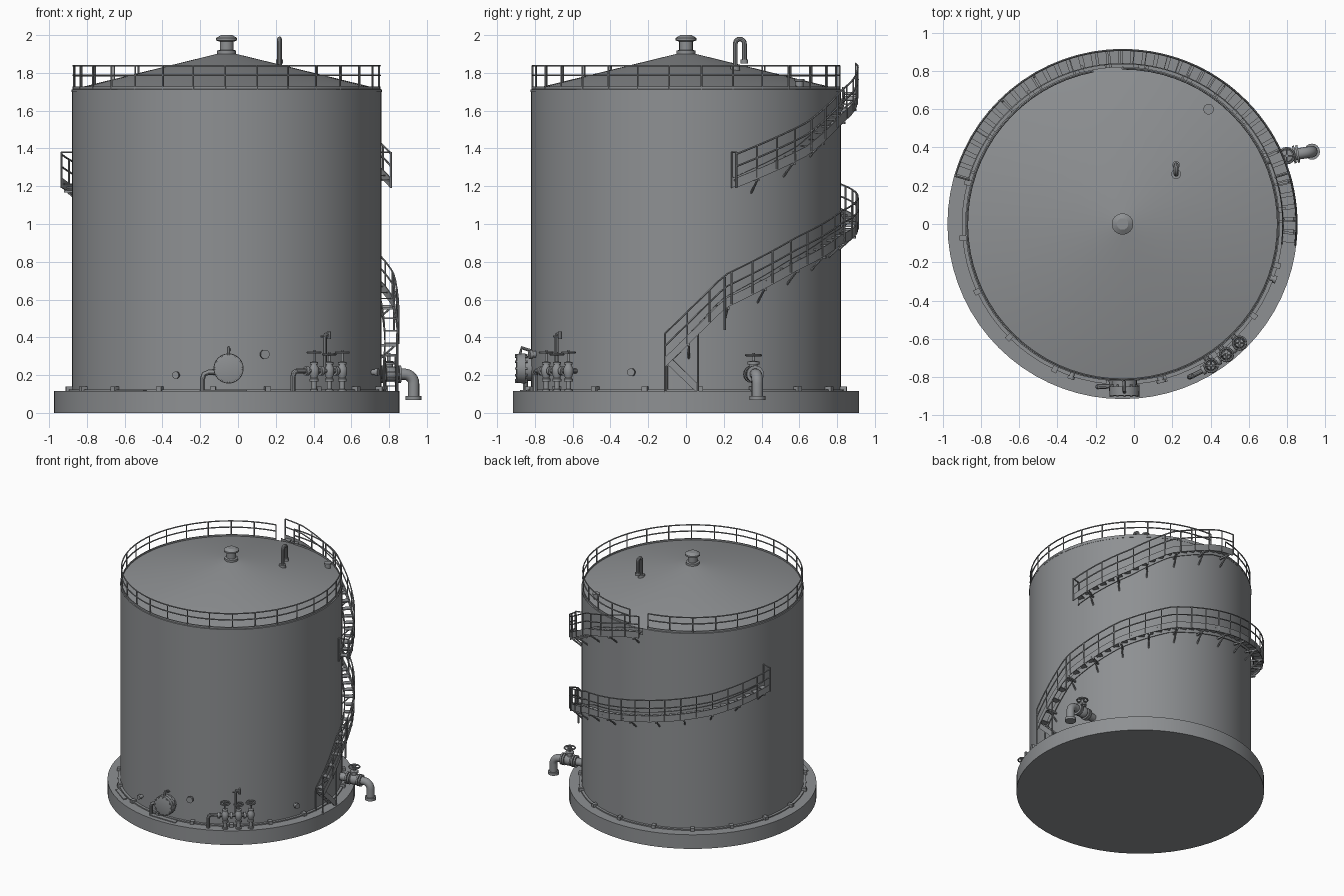
import bpy, bmesh, math
from mathutils import Vector as V

if "Cube" in bpy.data.objects:
    bpy.data.objects.remove(bpy.data.objects["Cube"])

CX = -0.06  # tank axis x
R = 0.82    # shell radius

grey = bpy.data.materials.new("painted steel grey")
grey.diffuse_color = (0.27, 0.28, 0.29, 1)
grey.use_nodes = True
grey.node_tree.nodes["Principled BSDF"].inputs["Base Color"].default_value = grey.diffuse_color


def pol(a, r, z):
    a = math.radians(a)
    return V((CX + r * math.cos(a), r * math.sin(a), z))


def sweep(bm, pts, rad, n=8):
    """Round section along a path; rad is one radius or one per point."""
    pts = [V(p) for p in pts]
    rads = rad if isinstance(rad, (list, tuple)) else [rad] * len(pts)
    t, u, rings = V((0, 0, 1)), None, []
    for i, p in enumerate(pts):
        d = pts[min(i + 1, len(pts) - 1)] - pts[max(i - 1, 0)]
        if d.length > 1e-6:
            t = d.normalized()
        if u is None:
            u = t.orthogonal()
        u = (u - t * u.dot(t)).normalized()
        w = t.cross(u)
        rings.append([bm.verts.new(p + (u * math.cos(k * math.tau / n) + w * math.sin(k * math.tau / n)) * rads[i])
                      for k in range(n)])
    for a, b in zip(rings, rings[1:]):
        for k in range(n):
            bm.faces.new((a[k], a[(k + 1) % n], b[(k + 1) % n], b[k]))
    bm.faces.new(rings[0][::-1])
    bm.faces.new(rings[-1])


def lathe(bm, x, y, prof, n=16):
    sweep(bm, [(x, y, z) for r, z in prof], [r for r, z in prof], n)


def strip(bm, angles, r0, r1, lo, hi):
    """Rectangular section following the shell; lo and hi are heights by angle."""
    rings = [[bm.verts.new(pol(a, r, z)) for r, z in ((r0, lo(a)), (r1, lo(a)), (r1, hi(a)), (r0, hi(a)))]
             for a in angles]
    for a, b in zip(rings, rings[1:]):
        for k in range(4):
            bm.faces.new((a[k], a[(k + 1) % 4], b[(k + 1) % 4], b[k]))
    bm.faces.new(rings[0][::-1])
    bm.faces.new(rings[-1])


def block(bm, a0, a1, r0, r1, z0, z1):
    strip(bm, [a0, a1], r0, r1, lambda a: z0, lambda a: z1)


def steps(a0, a1, d):
    n = max(1, round(abs(a1 - a0) / d))
    return [a0 + (a1 - a0) * i / n for i in range(n + 1)]


def part(name, build):
    bm = bmesh.new()
    build(bm)
    bmesh.ops.recalc_face_normals(bm, faces=bm.faces[:])
    me = bpy.data.meshes.new(name)
    bm.to_mesh(me)
    bm.free()
    me.materials.append(grey)
    bpy.context.collection.objects.link(bpy.data.objects.new(name, me))


def wheel(bm, c, r):
    c = V(c)
    rim = [c + V((r * math.cos(k * math.tau / 16), r * math.sin(k * math.tau / 16), 0)) for k in range(17)]
    sweep(bm, rim, 0.006, 6)
    for k in (0, 4):
        sweep(bm, [rim[k], rim[k + 8]], 0.005, 6)


# Foundation, shell, roof
part("foundation", lambda bm: lathe(bm, CX, 0, [(0.915, 0), (0.915, 0.115)], 72))
part("tank_shell", lambda bm: lathe(bm, CX, 0, [(R, 0.11), (R, 1.71)], 72))
part("cone_roof", lambda bm: lathe(bm, CX, 0, [(R + 0.002, 1.70), (R + 0.002, 1.712), (0.02, 1.908)], 72))
part("roof_vent", lambda bm: lathe(bm, CX, 0, [(0.05, 1.89), (0.05, 1.918), (0.036, 1.922), (0.036, 1.965),
                                               (0.056, 1.972), (0.056, 1.984), (0.03, 2.0)], 16))


# Bottom chime with anchor clips
def chime(bm):
    strip(bm, steps(0, 360, 5), R - 0.01, 0.84, lambda a: 0.11, lambda a: 0.124)
    for k in range(18):
        block(bm, k * 20 + 4, k * 20 + 6, R - 0.01, 0.855, 0.11, 0.14)
    block(bm, 228, 240, 0.85, 0.88, 0.11, 0.122)
    block(bm, 262, 277, 0.85, 0.885, 0.11, 0.122)


part("bottom_chime", chime)


# Roof guard rail, open where the stair arrives
def guard(bm):
    r = 0.812
    for z in (1.838, 1.787):
        sweep(bm, [pol(a, r, z) for a in steps(101, 450, 5)], 0.005, 6)
    strip(bm, steps(101, 450, 5), r - 0.003, r + 0.003, lambda a: 1.712, lambda a: 1.728)
    for a in steps(101, 450, 12):
        sweep(bm, [pol(a, r, 1.70), pol(a, r, 1.838)], 0.005, 6)


part("roof_guard_rail", guard)


# Roof gooseneck and hatch
def gooseneck(bm):
    arc = [(0.22, 0.285 - 0.024 * math.cos(t), 1.955 + 0.024 * math.sin(t))
           for t in [math.pi * k / 8 for k in range(9)]]
    sweep(bm, [(0.22, 0.261, 1.80)] + arc + [(0.22, 0.309, 1.86)], 0.013, 10)
    lathe(bm, 0.22, 0.261, [(0.026, 1.81), (0.026, 1.84)], 12)
    lathe(bm, 0.22, 0.309, [(0.02, 1.85), (0.02, 1.87)], 12)


part("roof_gooseneck", gooseneck)
part("roof_hatch", lambda bm: lathe(bm, 0.39, 0.60, [(0.022, 1.72), (0.022, 1.755), (0.028, 1.757), (0.028, 1.768)], 12))


# Spiral stair: heights interpolated over (angle, height) knots
def height(knots):
    def f(a):
        for (a0, z0), (a1, z1) in zip(knots, knots[1:]):
            if a <= a1:
                break
        return z0 + (z1 - z0) * (a - a0) / (a1 - a0)
    return f


def stair(bm, knots, rail=True, r0=0.835, r1=0.91):
    f = height(knots)
    a0, a1 = knots[0][0], knots[-1][0]
    path = steps(a0, a1, 3)
    for r in (r0, r1 - 0.006):
        strip(bm, path, r, r + 0.006, lambda a: f(a) - 0.028, lambda a: f(a) + 0.024)
    n = max(4, round(abs(f(a1) - f(a0)) / 0.024))
    for i in range(n):
        a = a0 + (a1 - a0) * (i + 0.5) / n
        w = min(1.5, abs(a1 - a0) / n * 0.5)
        block(bm, a - w, a + w, r0, r1, f(a) - 0.004, f(a) + 0.003)
    if not rail:
        return
    for h in (0.15, 0.085):
        sweep(bm, [pol(a, r1, f(a) + h) for a in path], 0.005, 6)
    for a in steps(a0, a1, 7.5):
        sweep(bm, [pol(a, r1, f(a) - 0.02), pol(a, r1, f(a) + 0.15)], 0.005, 6)
    # Triangular wall brackets
    for a in steps(a0 + 8, a1 - 3, 13):
        z = f(a) - 0.03
        block(bm, a - 0.4, a + 0.4, R - 0.01, r1, z - 0.012, z)
        sweep(bm, [pol(a, r1 - 0.01, z), pol(a, R - 0.005, z - 0.075)], 0.006, 6)


LOWER = [(-7, 0.27), (13, 0.58), (40, 0.78), (65, 0.92), (100, 1.02), (135, 1.11), (164, 1.22)]
UPPER = [(17, 1.22), (45, 1.39), (65, 1.56), (90, 1.68), (99, 1.70)]
part("lower_stair", lambda bm: stair(bm, LOWER))
part("upper_stair", lambda bm: stair(bm, UPPER))
part("bottom_steps", lambda bm: stair(bm, [(-6, 0.28), (4, 0.13)], False, 0.84, 0.9))


def legs(bm):
    for a, r, z in ((-7, 0.91, 0.42), (-7, 0.84, 0.28), (4, 0.905, 0.42), (13, 0.91, 0.72)):
        sweep(bm, [pol(a, r, 0.11 if a < 10 else 0.44), pol(a, r, z)], 0.006, 6)
    for a, z in ((17, 1.19), (164, 1.19)):   # end frames
        for r in (0.835, 0.91):
            sweep(bm, [pol(a, r, z), pol(a, r, z + 0.19)], 0.006, 6)
        sweep(bm, [pol(a, 0.835, z + 0.19), pol(a, 0.91, z + 0.19)], 0.005, 6)


part("stair_posts", legs)


# Manway with bolted cover and davit
def manway(bm):
    x, z = -0.05, 0.235
    ys = [-0.80, -0.85, -0.85, -0.872, -0.872, -0.895, -0.90]
    sweep(bm, [(x, y, z) for y in ys], [0.065, 0.065, 0.08, 0.08, 0.078, 0.078, 0.06], 24)
    for k in range(12):
        t = k * math.tau / 12
        bx, bz = x + 0.072 * math.cos(t), z + 0.072 * math.sin(t)
        sweep(bm, [(bx, -0.84, bz), (bx, -0.905, bz)], 0.006, 6)
    sweep(bm, [(x, -0.81, z + 0.09), (x, -0.87, z + 0.11), (x, -0.88, z + 0.07)], 0.009, 8)


part("manway", manway)
part("drain_pipe", lambda bm: sweep(bm, [(-0.12, -0.80, 0.215), (-0.12, -0.845, 0.215), (-0.155, -0.85, 0.215),
                                         (-0.18, -0.85, 0.205), (-0.188, -0.85, 0.18), (-0.188, -0.85, 0.11)], 0.014, 10))


# Small shell nozzles
def nozzles(bm):
    for a, z, r in ((-76.2, 0.31, 0.025), (-108.5, 0.20, 0.019), (-20, 0.215, 0.021)):
        sweep(bm, [pol(a, 0.80, z), pol(a, 0.838, z), pol(a, 0.838, z), pol(a, 0.855, z)],
              [r * 0.7, r * 0.7, r, r], 12)


part("shell_nozzles", nozzles)


# Pipe manifold with three hand valves
def manifold(bm):
    def valve(a, top):
        p = pol(a, 0.873, 0)
        lathe(bm, p.x, p.y, [(0.022, 0.11), (0.022, 0.125), (0.014, 0.127), (0.014, 0.165), (0.024, 0.167),
                             (0.024, 0.18), (0.018, 0.185), (0.027, 0.21), (0.027, 0.235), (0.016, 0.255),
                             (0.023, 0.257), (0.023, 0.268), (0.007, 0.272), (0.007, top + 0.012)], 12)
        wheel(bm, (p.x, p.y, top), 0.034)
        sweep(bm, [pol(a, 0.80, 0.222), pol(a, 0.875, 0.222)], 0.015, 10)
    for a, top in ((-58, 0.32), (-51.5, 0.31), (-45.5, 0.32)):
        valve(a, top)
    sweep(bm, [pol(a, 0.873, 0.222) for a in steps(-65, -44, 2)], 0.013, 10)
    for a in (-61, -55, -48.5):
        sweep(bm, [pol(a - 0.6, 0.873, 0.222), pol(a + 0.6, 0.873, 0.222)], 0.024, 12)
    sweep(bm, [pol(-65, 0.873, 0.222), pol(-66, 0.873, 0.21), pol(-66.3, 0.873, 0.19), pol(-66.3, 0.873, 0.11)], 0.014, 10)
    # Tall hooked sample pipe
    sweep(bm, [pol(-52.8, 0.86, 0.22), pol(-52.8, 0.86, 0.405), pol(-52.6, 0.86, 0.415), pol(-50.7, 0.86, 0.42)], 0.010, 8)
    sweep(bm, [pol(-50.9, 0.86, 0.432), pol(-50.9, 0.86, 0.39)], 0.011, 8)
    sweep(bm, [pol(-54.5, 0.86, 0.405), pol(-51.5, 0.86, 0.405)], 0.006, 6)


part("valve_manifold", manifold)


# Side outlet: flanged valve and down-turned elbow
def outlet(bm):
    a, b = V((0.66, 0.335, 0.205)), V((0.88, 0.37, 0.205))
    at = lambda s: a.lerp(b, s)
    arc = [(0.88 + 0.05 * math.sin(t), 0.37 + 0.008 * math.sin(t), 0.155 + 0.05 * math.cos(t))
           for t in [math.pi / 2 * k / 6 for k in range(7)]]
    sweep(bm, [a] + arc + [(0.93, 0.378, 0.07)], 0.030, 14)
    for s in (0.36, 0.45, 0.78, 0.86):
        sweep(bm, [at(s), at(s + 0.055)], 0.046, 16)
    sweep(bm, [at(0.5), at(0.56), at(0.70), at(0.78)], [0.032, 0.042, 0.042, 0.032], 14)
    lathe(bm, 0.93, 0.378, [(0.042, 0.068), (0.042, 0.09)], 16)
    m = at(0.63)
    lathe(bm, m.x, m.y, [(0.022, 0.21), (0.022, 0.255), (0.032, 0.257), (0.032, 0.272), (0.009, 0.275), (0.009, 0.318)], 12)
    wheel(bm, (m.x, m.y, 0.305), 0.04)


part("side_outlet_valve", outlet)

# Smooth round parts, sharp edges kept
bpy.ops.object.select_all(action='SELECT')
bpy.context.view_layer.objects.active = bpy.data.objects["tank_shell"]
bpy.ops.object.shade_smooth_by_angle(angle=math.radians(32))
